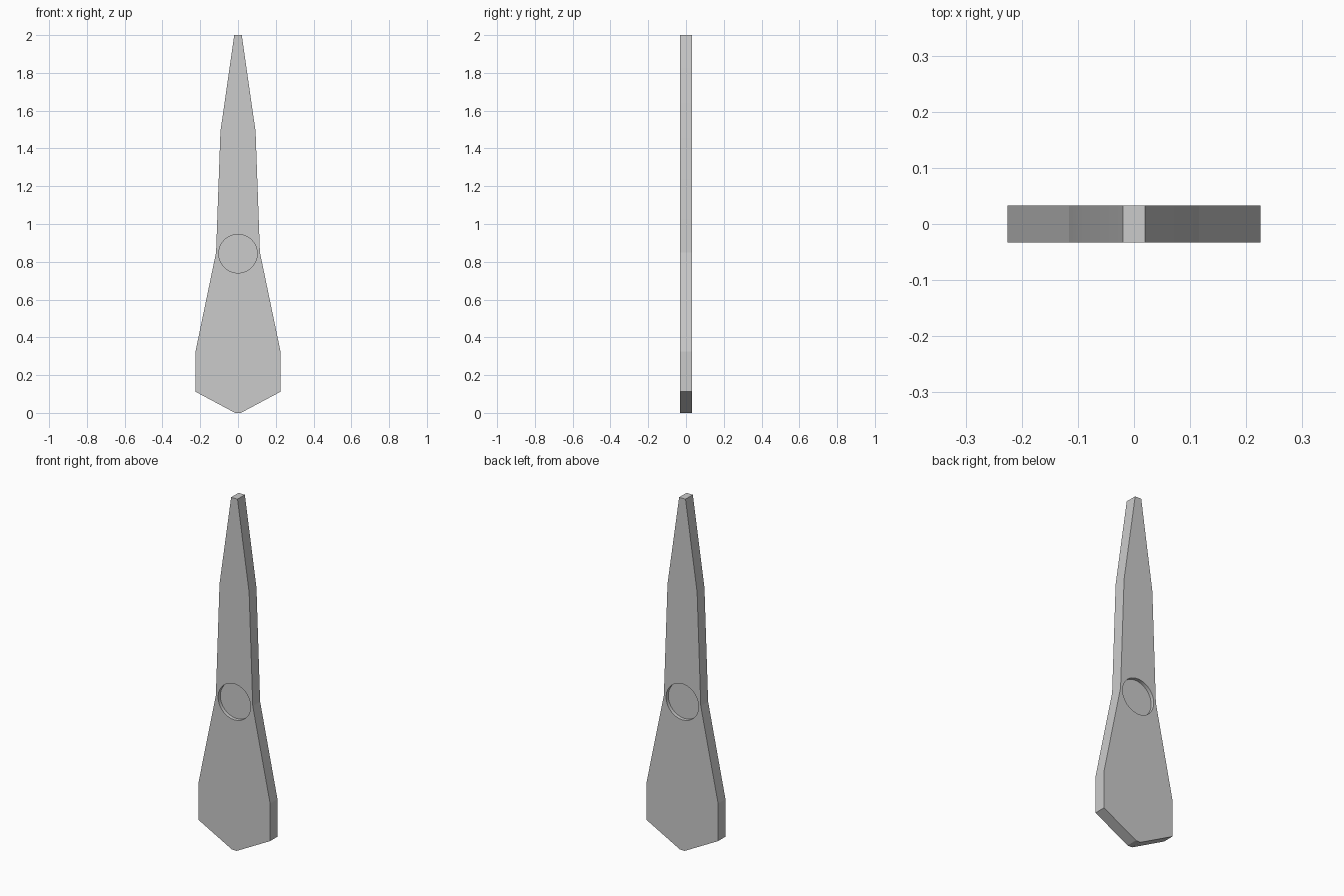
import bpy, bmesh, math

if "Cube" in bpy.data.objects:
    bpy.data.objects.remove(bpy.data.objects["Cube"])

HALF_THICK = 0.033
RECESS_DEPTH = 0.02
PIVOT_Z, PIVOT_R = 0.843, 0.102

# Blade: mirrored half-profile, extruded through its thickness
half = [(0.015, 0), (0.225, 0.112), (0.225, 0.325),
        (0.116, 0.85), (0.093, 1.49), (0.02, 2.0)]
outline = half + [(-x, z) for x, z in reversed(half)]
bm = bmesh.new()
face = bm.faces.new([bm.verts.new((x, -HALF_THICK, z)) for x, z in outline])
ext = bmesh.ops.extrude_face_region(bm, geom=[face])
moved = [g for g in ext["geom"] if isinstance(g, bmesh.types.BMVert)]
bmesh.ops.translate(bm, verts=moved, vec=(0, 2 * HALF_THICK, 0))
bmesh.ops.recalc_face_normals(bm, faces=bm.faces)
mesh = bpy.data.meshes.new("blade")
bm.to_mesh(mesh)
bm.free()
blade = bpy.data.objects.new("blade", mesh)
bpy.context.collection.objects.link(blade)

# Shallow round recess in each flat side
for side, name in ((-1, "front_recess_cutter"), (1, "back_recess_cutter")):
    bpy.ops.mesh.primitive_cylinder_add(
        vertices=64, radius=PIVOT_R, depth=2 * RECESS_DEPTH,
        location=(0, side * HALF_THICK, PIVOT_Z), rotation=(math.pi / 2, 0, 0))
    cutter = bpy.context.object
    cutter.name = name
    cutter.hide_render = True
    mod = blade.modifiers.new(name, 'BOOLEAN')
    mod.operation = 'DIFFERENCE'
    mod.solver = 'EXACT'
    mod.object = cutter
    bpy.ops.object.select_all(action='DESELECT')
    blade.select_set(True)
    bpy.context.view_layer.objects.active = blade
    bpy.ops.object.modifier_apply(modifier=mod.name)
    bpy.data.objects.remove(cutter)

# Smooth recess walls, crisp blade edges
bpy.ops.object.shade_smooth_by_angle(angle=math.radians(8))
